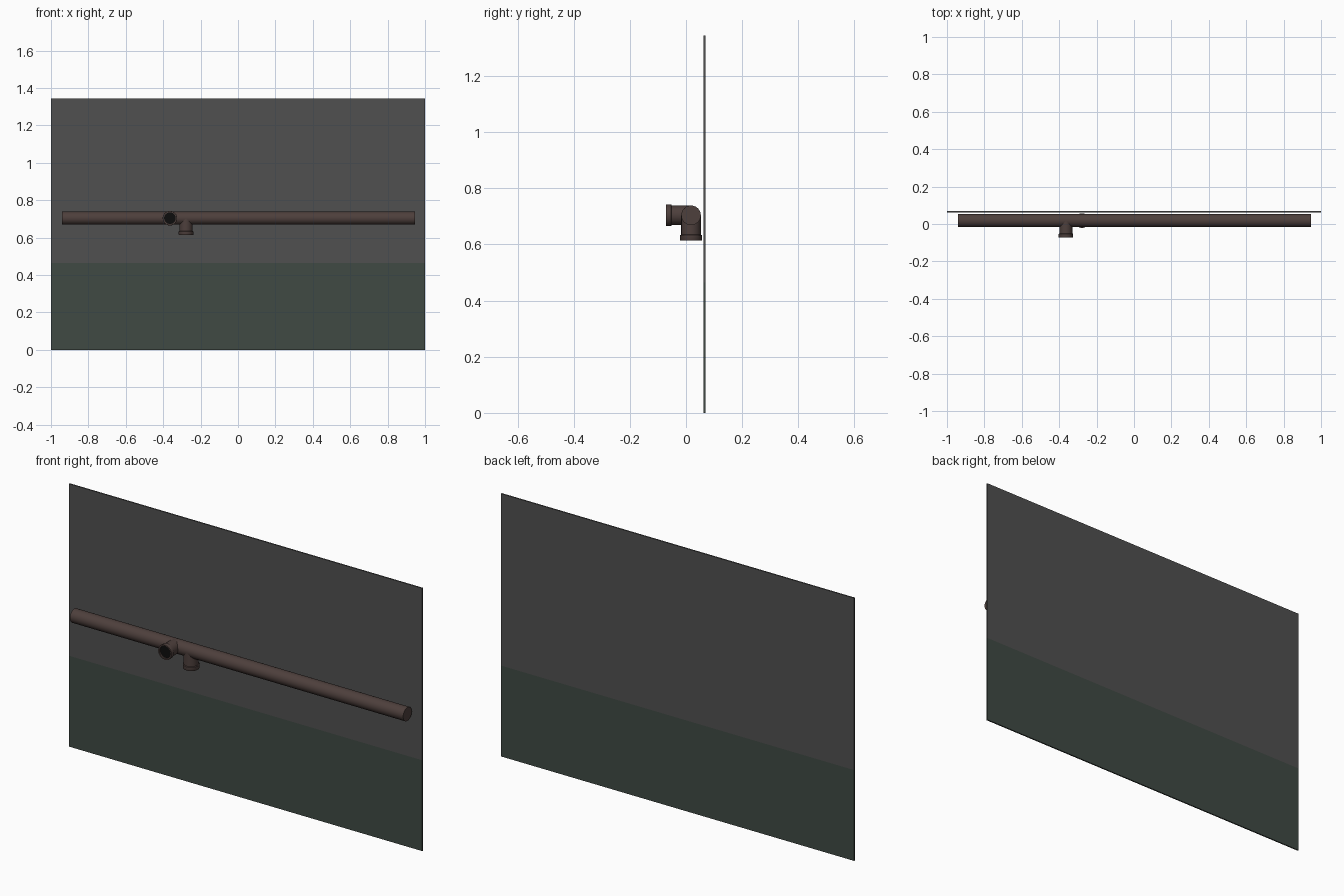
import bpy, bmesh, math
from mathutils import Matrix, Vector

if "Cube" in bpy.data.objects:
    bpy.data.objects.remove(bpy.data.objects["Cube"])

AXIS_Y, AXIS_Z, R = 0.018, 0.704, 0.035
SIDES = 24


def material(name, rgb):
    m = bpy.data.materials.new(name)
    m.diffuse_color = (*rgb, 1)
    m.use_nodes = True
    m.node_tree.nodes["Principled BSDF"].inputs["Base Color"].default_value = m.diffuse_color
    return m


grey = material("wall_grey", (0.08, 0.08, 0.08))
green = material("dado_green", (0.05, 0.068, 0.057))
brown = material("pipe_brown", (0.075, 0.05, 0.045))
black = material("bore_black", (0.004, 0.004, 0.004))


def finish(name, bm, mats, smooth=True):
    bmesh.ops.recalc_face_normals(bm, faces=bm.faces)
    me = bpy.data.meshes.new(name)
    bm.to_mesh(me)
    bm.free()
    for m in mats:
        me.materials.append(m)
    ob = bpy.data.objects.new(name, me)
    bpy.context.collection.objects.link(ob)
    if smooth:
        bpy.ops.object.select_all(action='DESELECT')
        ob.select_set(True)
        bpy.context.view_layer.objects.active = ob
        bpy.ops.object.shade_smooth_by_angle(angle=math.radians(35))
    return ob


def panel(name, z0, z1, mat):
    bm = bmesh.new()
    bmesh.ops.create_cube(bm, size=1)
    bm.transform(Matrix.Translation((0, 0.0655, (z0 + z1) / 2))
                 @ Matrix.Diagonal((2, 0.007, z1 - z0, 1)))
    finish(name, bm, [mat], False)


def lathe(name, profile, origin, direction, dark_end=False):
    """Revolve (radius, distance) points about a direction, capping both ends."""
    bm = bmesh.new()
    rings = [[bm.verts.new((r * math.cos(2 * math.pi * i / SIDES),
                            r * math.sin(2 * math.pi * i / SIDES), d))
              for i in range(SIDES)] for r, d in profile]
    for a, b in zip(rings, rings[1:]):
        for i in range(SIDES):
            j = (i + 1) % SIDES
            bm.faces.new((a[i], a[j], b[j], b[i]))
    bm.faces.new(rings[0])
    end = bm.faces.new(rings[-1])
    if dark_end:
        end.material_index = 1
    rot = Vector((0, 0, 1)).rotation_difference(Vector(direction)).to_matrix().to_4x4()
    bm.transform(Matrix.Translation(origin) @ rot)
    finish(name, bm, [brown, black])


# two-tone wall
panel("wall_lower", 0, 0.465, green)
panel("wall_upper", 0.465, 1.345, grey)

# main horizontal pipe
lathe("main_pipe", [(R, 0), (R, 1.887)], (-0.94, AXIS_Y, AXIS_Z), (1, 0, 0))

# open branches with a socket collar and dark bore
branch = [(R, 0), (R, 0.069), (0.039, 0.071), (0.039, 0.088),
          (0.038, 0.09), (0.031, 0.09), (0.031, 0.082)]
for name, x, direction in (("front_branch", -0.364, (0, -1, 0)),
                           ("down_branch", -0.278, (0, 0, -1))):
    lathe(name, branch, (x, AXIS_Y, AXIS_Z), direction, True)
